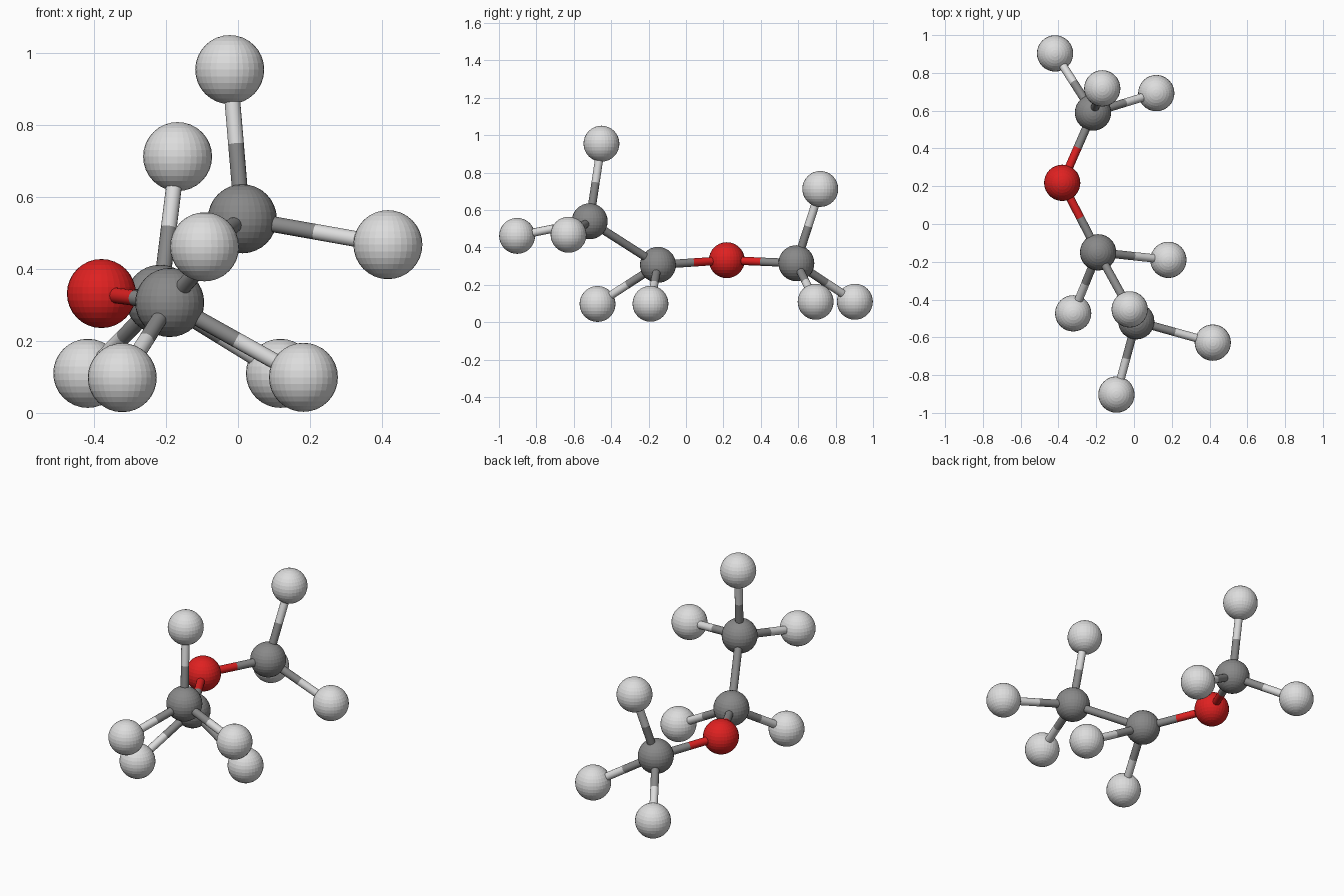
import bpy
from mathutils import Vector

default = bpy.data.objects.get("Cube")
if default:
    bpy.data.objects.remove(default, do_unlink=True)

BALL_RADIUS = 0.096
ROD_RADIUS = 0.022


def make_material(name, color):
    mat = bpy.data.materials.new(name)
    mat.use_nodes = True
    mat.diffuse_color = (*color, 1)
    mat.node_tree.nodes["Principled BSDF"].inputs["Base Color"].default_value = (*color, 1)
    return mat


materials = {
    "hydrogen": make_material("light grey", (0.72, 0.72, 0.72)),
    "carbon": make_material("dark grey", (0.25, 0.25, 0.25)),
    "oxygen": make_material("red", (0.74, 0.015, 0.015)),
}

# Atom name: (element, centre)
atoms = {
    "end_carbon": ("carbon", (0.012, -0.515, 0.54)),
    "middle_carbon": ("carbon", (-0.19, -0.15, 0.307)),
    "oxygen": ("oxygen", (-0.38, 0.218, 0.332)),
    "back_carbon": ("carbon", (-0.217, 0.59, 0.316)),
    "end_hydrogen_top": ("hydrogen", (-0.023, -0.452, 0.955)),
    "end_hydrogen_left": ("hydrogen", (0.417, -0.628, 0.468)),
    "end_hydrogen_front": ("hydrogen", (-0.093, -0.903, 0.462)),
    "middle_hydrogen_left": ("hydrogen", (0.182, -0.19, 0.099)),
    "middle_hydrogen_right": ("hydrogen", (-0.322, -0.473, 0.098)),
    "back_hydrogen_top": ("hydrogen", (-0.168, 0.718, 0.713)),
    "back_hydrogen_right": ("hydrogen", (-0.418, 0.903, 0.11)),
    "back_hydrogen_left": ("hydrogen", (0.118, 0.693, 0.11)),
}

# Chain bonds, then every hydrogen joins the carbon sharing its prefix
bonds = [("end_carbon", "middle_carbon"),
         ("middle_carbon", "oxygen"),
         ("oxygen", "back_carbon")]
bonds += [(name.split("_")[0] + "_carbon", name)
          for name, (element, _) in atoms.items() if element == "hydrogen"]


def add_ball(name, element, centre):
    bpy.ops.mesh.primitive_uv_sphere_add(
        segments=32, ring_count=16, radius=BALL_RADIUS, location=centre)
    ball = bpy.context.object
    ball.name = name + "_ball"
    ball.data.materials.append(materials[element])


def add_half_rod(name, element, start, end):
    axis = end - start
    bpy.ops.mesh.primitive_cylinder_add(
        vertices=16, radius=ROD_RADIUS, depth=axis.length,
        location=(start + end) / 2, rotation=axis.to_track_quat("Z", "Y").to_euler())
    rod = bpy.context.object
    rod.name = name
    rod.data.materials.append(materials[element])
    bpy.ops.object.shade_smooth_by_angle()


# Balls
for name, (element, centre) in atoms.items():
    add_ball(name, element, centre)

# Rods, each half coloured like the ball it touches
for first, second in bonds:
    (element_a, a), (element_b, b) = atoms[first], atoms[second]
    a, b = Vector(a), Vector(b)
    middle = (a + b) / 2
    add_half_rod(f"rod_{first}_to_{second}", element_a, a, middle)
    add_half_rod(f"rod_{second}_to_{first}", element_b, b, middle)
